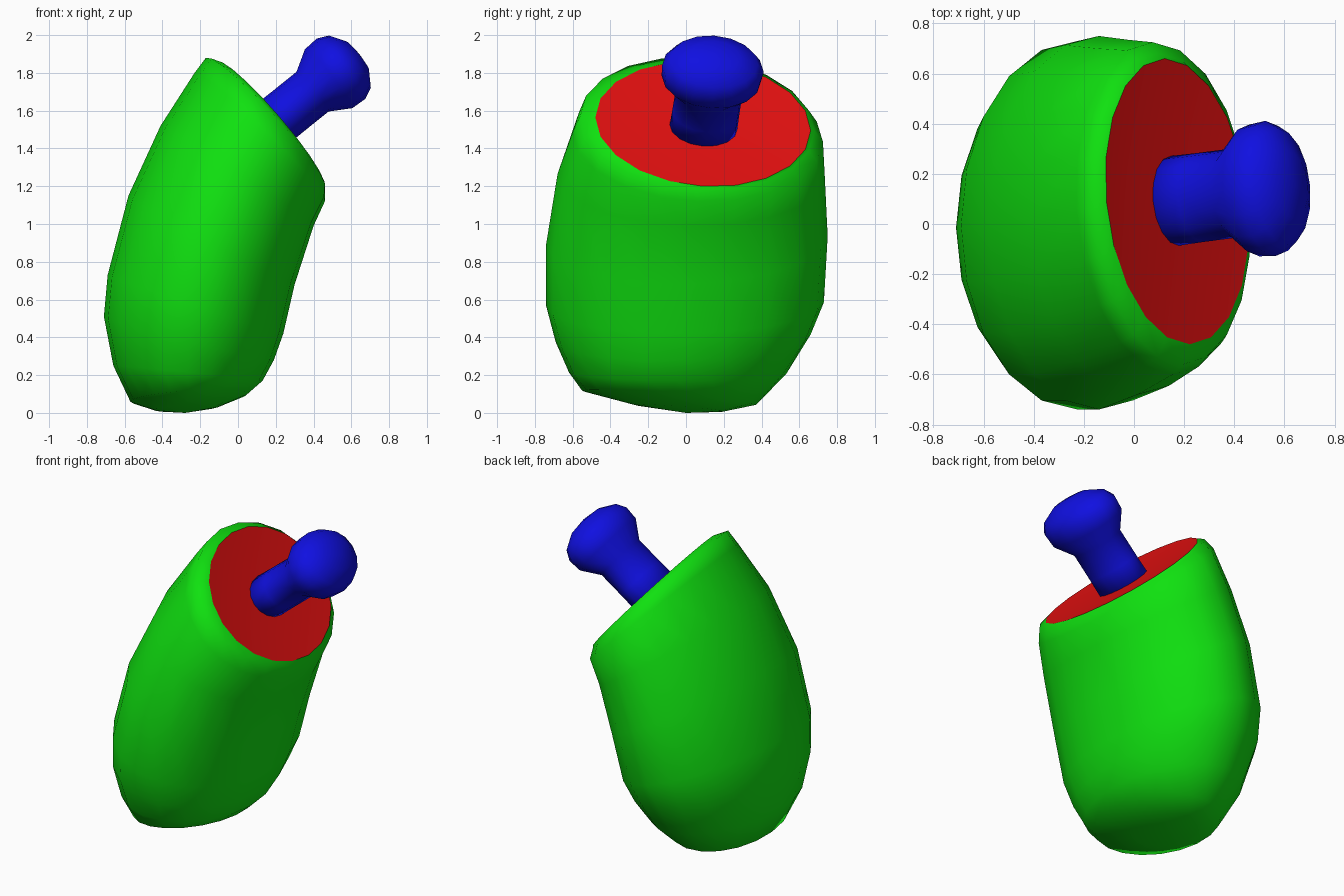
import bpy, bmesh, math
from mathutils import Vector

if "Cube" in bpy.data.objects:
    bpy.data.objects.remove(bpy.data.objects["Cube"])


def material(name, colour):
    m = bpy.data.materials.new(name)
    m.diffuse_color = (*colour, 1)
    m.use_nodes = True
    m.node_tree.nodes["Principled BSDF"].inputs["Base Color"].default_value = m.diffuse_color
    return m


green = material("green skin", (0.005, 0.75, 0.005))
red = material("red cut", (0.75, 0.005, 0.005))
blue = material("blue bone", (0.005, 0.005, 0.75))


def loft(name, rings, mat, end=None, start=None):
    """Skin a list of point rings, optionally closing either end to a point."""
    bm = bmesh.new()
    loops = [[bm.verts.new(p) for p in r] for r in rings]
    n = len(loops[0])
    for a, b in zip(loops, loops[1:]):
        for i in range(n):
            j = (i + 1) % n
            bm.faces.new((a[i], a[j], b[j], b[i]))
    for tip, loop in ((end, loops[-1]), (start, loops[0])):
        if tip is not None:
            t = bm.verts.new(tip)
            for i in range(n):
                bm.faces.new((loop[i], loop[(i + 1) % n], t))
    bmesh.ops.recalc_face_normals(bm, faces=bm.faces)
    for f in bm.faces:
        f.smooth = True
    me = bpy.data.meshes.new(name)
    bm.to_mesh(me)
    bm.free()
    me.materials.append(mat)
    ob = bpy.data.objects.new(name, me)
    bpy.context.collection.objects.link(ob)
    return ob


def ellipse(c, u, v, n):
    return [c + u * math.cos(2 * math.pi * i / n) + v * math.sin(2 * math.pi * i / n)
            for i in range(n)]


# Meat body: each ring as left (x,z), right (x,z), front (y,z), back (y,z), sideways skew
SECTIONS = [
    (-.11, 1.86, .455, 1.20, -.48, 1.56, .66, 1.49, -.05),
    (-.17, 1.88, .46, 1.185, -.56, 1.58, .68, 1.50, -.05),
    (-.23, 1.80, .46, 1.12, -.60, 1.43, .725, 1.38, -.04),
    (-.41, 1.52, .40, .99, -.68, 1.18, .735, 1.16, -.02),
    (-.58, 1.15, .30, .68, -.74, .86, .75, .90, 0),
    (-.69, .73, .24, .42, -.74, .58, .73, .60, 0),
    (-.71, .51, .19, .28, -.69, .38, .66, .42, 0),
    (-.66, .25, .13, .17, -.62, .23, .53, .22, 0),
    (-.57, .06, .05, .10, -.55, .14, .37, .065, 0),
    (-.44, .015, -.10, .035, -.27, .045, .20, .01, 0),
]
N = 20
rings = []
for lx, lz, rx, rz, fy, fz, by, bz, skew in SECTIONS:
    c = Vector(((lx + rx) / 2, (fy + by) / 2, (lz + rz) / 2))
    u = Vector(((rx - lx) / 2, 0, (rz - lz) / 2))
    v = Vector((skew, (by - fy) / 2, (bz - fz) / 2))
    rings.append(ellipse(c, u, v, N))
loft("meat_body", rings, green, end=Vector((-.28, 0, 0)))

# Red cut face, very slightly dished
axis = Vector((.77, .10, .62)).normalized()
centre = sum(rings[0], Vector()) / N
inner = [centre + (p - centre) * .6 - axis * .015 for p in rings[0]]
loft("cut_face", [rings[0], inner], red, end=centre - axis * .015)

# Bone: turned profile (distance along axis, radius), wider sideways
side = Vector((0, 1, 0)) - axis * axis.y
side.normalize()
up = axis.cross(side)
origin = Vector((.22, .10, 1.56))
PROFILE = [(-.12, .137), (.05, .135), (.225, .135), (.335, .20), (.42, .205),
           (.48, .177), (.53, .10)]
bone = [ellipse(origin + axis * s, up * r, side * r * 1.32, 16) for s, r in PROFILE]
loft("bone", bone, blue, end=origin + axis * .545, start=origin - axis * .12)
